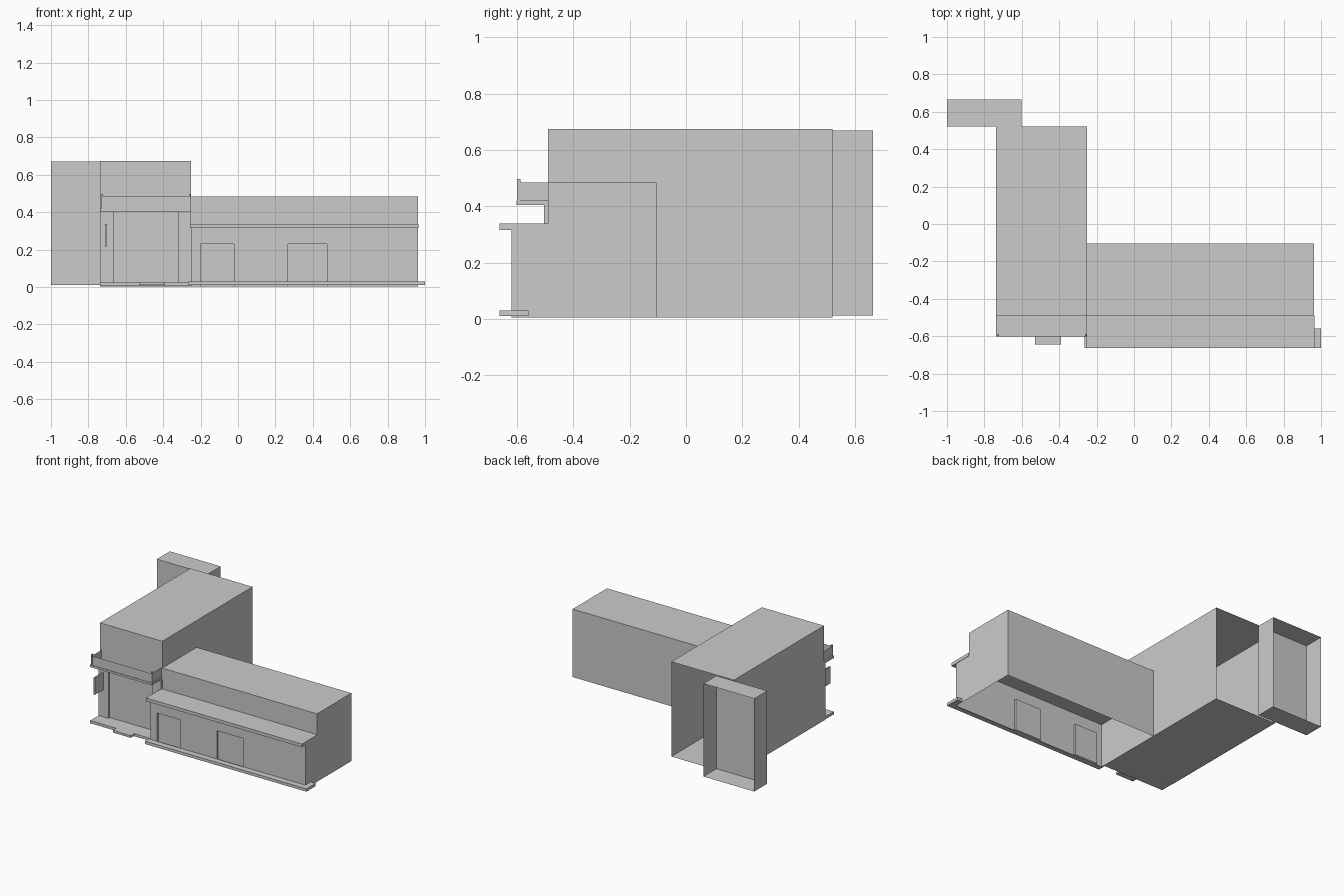
import bpy, bmesh

if "Cube" in bpy.data.objects:
    bpy.data.objects.remove(bpy.data.objects["Cube"])


def make(name, polys):
    """Object from a list of polygons (point lists), welded together."""
    bm = bmesh.new()
    for pts in polys:
        bm.faces.new([bm.verts.new(p) for p in pts])
    bmesh.ops.remove_doubles(bm, verts=bm.verts, dist=1e-5)
    bmesh.ops.recalc_face_normals(bm, faces=bm.faces)
    me = bpy.data.meshes.new(name)
    bm.to_mesh(me)
    bm.free()
    ob = bpy.data.objects.new(name, me)
    bpy.context.collection.objects.link(ob)
    return ob


def box_faces(x0, x1, y0, y1, z0, z1, skip=()):
    f = {
        "left": [(x0, y0, z0), (x0, y1, z0), (x0, y1, z1), (x0, y0, z1)],
        "right": [(x1, y0, z0), (x1, y1, z0), (x1, y1, z1), (x1, y0, z1)],
        "front": [(x0, y0, z0), (x1, y0, z0), (x1, y0, z1), (x0, y0, z1)],
        "back": [(x0, y1, z0), (x1, y1, z0), (x1, y1, z1), (x0, y1, z1)],
        "bottom": [(x0, y0, z0), (x1, y0, z0), (x1, y1, z0), (x0, y1, z0)],
        "top": [(x0, y0, z1), (x1, y0, z1), (x1, y1, z1), (x0, y1, z1)],
    }
    return [p for k, p in f.items() if k not in skip]


def box(name, *dims, skip=()):
    return make(name, box_faces(*dims, skip=skip))


# Tall hall and rear annex, both open at the back
box("tall_hall", -0.738, -0.25, -0.49, 0.52, 0.004, 0.675, skip=("back",))
box("rear_annex", -1.0, -0.602, 0.52, 0.665, 0.012, 0.67, skip=("back",))

# Low wing: stepped shell, open underneath
X0, X1, YF, ZS = -0.25, 0.962, -0.62, 0.335
profile = [(-0.105, 0.004), (-0.105, 0.485), (-0.49, 0.485), (-0.49, ZS), (YF, ZS)]
shell = [[(X0, *a), (X1, *a), (X1, *b), (X0, *b)] for a, b in zip(profile, profile[1:])]
shell.append([(X1, *p) for p in profile + [(YF, 0.004)]])
shell.append([(X0, YF, 0.004), (X0, -0.49, 0.004), (X0, -0.49, ZS), (X0, YF, ZS)])
make("low_wing", shell)

# Wing front wall with two recessed doors
doors = [(-0.2, -0.022), (0.268, 0.475)]
DZ, DY = 0.23, -0.605


def wall(x0, x1, z0, z1):
    return [(x0, YF, z0), (x1, YF, z0), (x1, YF, z1), (x0, YF, z1)]


front, x = [], X0
for a, b in doors:
    front += [wall(x, a, 0.004, ZS), wall(a, b, DZ, ZS)]
    x = b
front.append(wall(x, X1, 0.004, ZS))
make("wing_front_wall", front)
for i, (a, b) in enumerate(doors):
    box(f"recessed_door_{i + 1}", a, b, YF, DY, 0.004, DZ, skip=("front", "bottom"))

# Canopy and kerb around the wing
box("wing_canopy", -0.257, 0.965, -0.663, -0.49, 0.315, 0.338)
box("kerb_front", -0.265, 1.0, -0.663, YF, 0.01, 0.03)
box("kerb_right", X1, 1.0, YF, -0.56, 0.01, 0.03)
box("kerb_left", -0.265, X0, YF, -0.59, 0.01, 0.03)

# Entrance pilasters, floor plate and step
for side, a, b in (("left", -0.738, -0.662), ("right", -0.322, -0.25)):
    box(f"pilaster_{side}", a, b, -0.505, -0.49, 0.004, 0.405)
box("entrance_plate", -0.738, -0.25, -0.6, -0.49, 0.006, 0.025)
box("entrance_step", -0.53, -0.39, -0.643, -0.6, 0.012, 0.027)

# Balcony with thin parapet and corner posts
box("balcony_floor", -0.738, -0.252, -0.602, -0.49, 0.405, 0.42)
box("balcony_parapet", -0.727, -0.258, -0.598, -0.49, 0.42, 0.485,
    skip=("top", "bottom", "back"))
for side, a in (("left", -0.73), ("right", -0.263)):
    box(f"balcony_post_{side}", a, a + 0.008, -0.6, -0.588, 0.42, 0.497)

# Blank blade sign
box("blade_sign", -0.711, -0.701, -0.6, -0.505, 0.217, 0.337)
